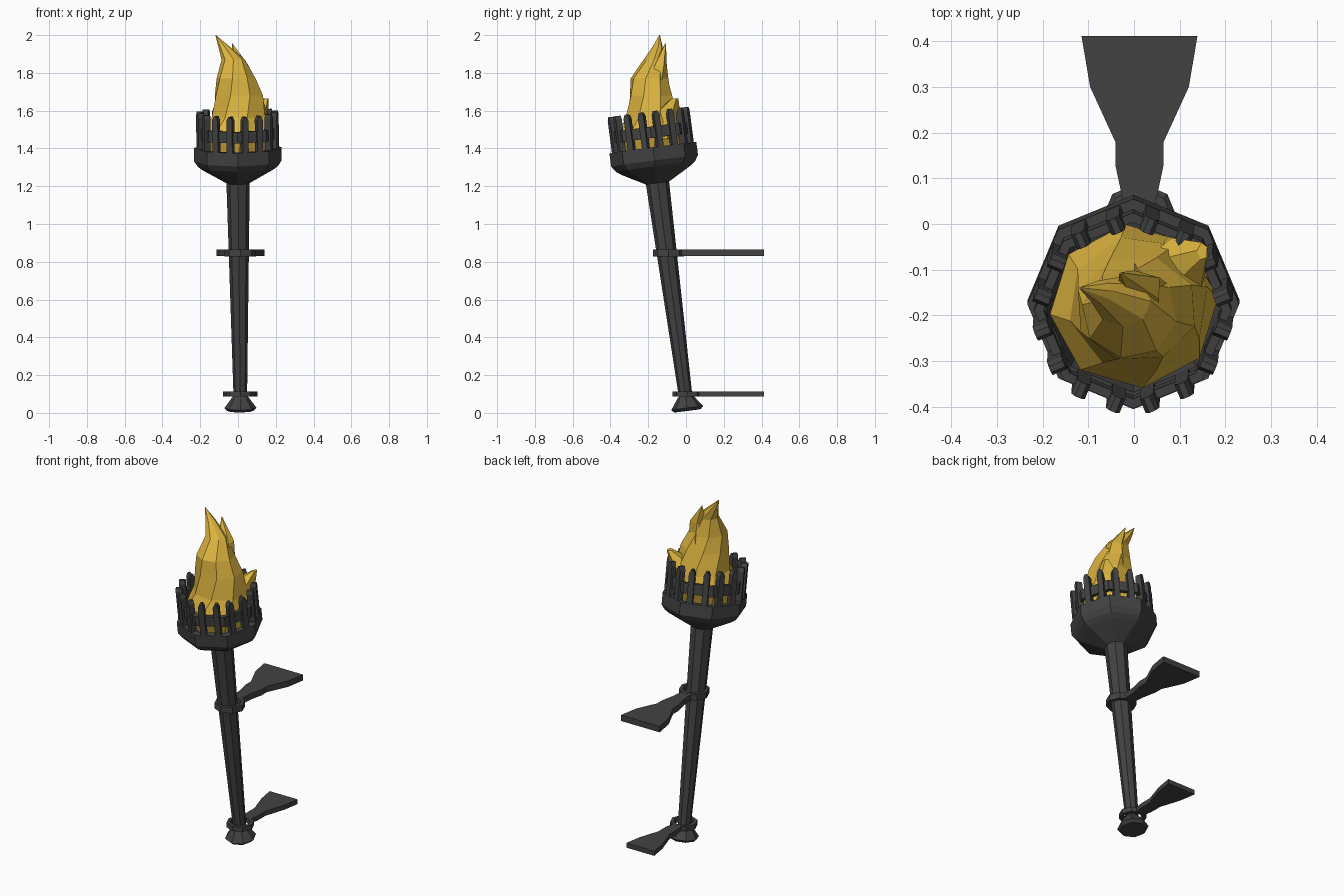
import bpy, bmesh
from math import sin, cos, pi, radians
from mathutils import Matrix, Vector

if "Cube" in bpy.data.objects:
    bpy.data.objects.remove(bpy.data.objects["Cube"])

N = 8
# The torch leans forward and slightly sideways from its foot
TILT = (Matrix.Translation((0.013, 0.008, 0.011))
        @ Matrix.Rotation(radians(-0.6), 4, 'Y') @ Matrix.Rotation(radians(7.5), 4, 'X'))


def material(name, color):
    m = bpy.data.materials.new(name)
    m.diffuse_color = color
    m.use_nodes = True
    m.node_tree.nodes["Principled BSDF"].inputs["Base Color"].default_value = m.diffuse_color
    return m


IRON = material("dark_iron", (0.055, 0.055, 0.055, 1))
FIRE = material("fire", (0.72, 0.46, 0.05, 1))


def finish(name, bm, mat, matrix=Matrix()):
    bmesh.ops.recalc_face_normals(bm, faces=bm.faces)
    bm.transform(matrix)
    me = bpy.data.meshes.new(name)
    bm.to_mesh(me)
    bm.free()
    me.materials.append(mat)
    ob = bpy.data.objects.new(name, me)
    bpy.context.collection.objects.link(ob)
    return ob


def loft(bm, rings, closed=False):
    """Skin equal-sized point rings; cap the ends, or join last to first."""
    vs = [[bm.verts.new(p) for p in r] for r in rings]
    pairs = list(zip(vs, vs[1:])) + ([(vs[-1], vs[0])] if closed else [])
    for a, b in pairs:
        for i in range(len(a)):
            j = (i + 1) % len(a)
            bm.faces.new((a[i], a[j], b[j], b[i]))
    if not closed:
        bm.faces.new(vs[0])
        bm.faces.new(vs[-1])


def ring(cx, cy, z, rx, ry=None, turn=0, n=N):
    ry = ry or rx
    return [(cx + rx * cos(2 * pi * i / n + turn), cy + ry * sin(2 * pi * i / n + turn), z)
            for i in range(n)]


def lathe(name, profile, closed=False, matrix=TILT):
    bm = bmesh.new()
    loft(bm, [ring(0, 0, z, r) for r, z in profile], closed)
    return finish(name, bm, IRON, matrix)


def prism(bm, outline, depth, matrix):
    """Extrude an xy outline along z, centred."""
    loft(bm, [[matrix @ Vector((x, y, s * depth / 2)) for x, y in outline] for s in (-1, 1)])


# Handle with flared foot
lathe("handle", [(0.07, 0), (0.085, 0.015), (0.045, 0.07), (0.036, 0.08), (0.062, 1.23)])

# Fire bowl and its upper hoop
lathe("bowl", [(0.06, 1.215), (0.185, 1.285), (0.212, 1.305), (0.232, 1.335), (0.232, 1.405),
               (0.195, 1.405), (0.175, 1.32), (0.05, 1.30)])
lathe("basket_hoop", [(0.195, 1.455), (0.216, 1.455), (0.216, 1.515), (0.195, 1.515)], True)

# Pointed basket bars, two on every side of the bowl
bm = bmesh.new()
bar = [(-0.016, 1.36), (0.016, 1.36), (0.016, 1.575), (0.007, 1.595), (-0.007, 1.595), (-0.016, 1.575)]
upright = Matrix.Rotation(pi / 2, 4, 'X')
for k in range(N):
    turn = Matrix.Rotation(2 * pi * (k + 0.5) / N, 4, 'Z')
    for side in (-0.041, 0.041):
        prism(bm, bar, 0.034, turn @ Matrix.Translation((side, -0.196, 0)) @ upright)
finish("basket_bars", bm, IRON, TILT)


# Wall brackets: level collar plus a flared arm reaching back
def bracket(name, y, z, r, height, arm):
    lathe(name + "_collar", [(r - 0.02, -height / 2), (r, -height / 2), (r, height / 2),
                             (r - 0.02, height / 2)], True, Matrix.Translation((0.012, y, z)))
    bm = bmesh.new()
    outline = [(w, d) for w, d in arm] + [(-w, d) for w, d in reversed(arm)]
    prism(bm, outline, height * 0.97, Matrix.Translation((0.012, 0, z)))
    finish(name + "_arm", bm, IRON)


bracket("upper_bracket", -0.093, 0.847, 0.083, 0.036,
        [(0.03, -0.03), (0.036, 0.05), (0.053, 0.13), (0.053, 0.18), (0.108, 0.3), (0.127, 0.412)])
bracket("lower_bracket", 0.004, 0.1, 0.075, 0.028,
        [(0.026, 0.06), (0.036, 0.12), (0.036, 0.19), (0.075, 0.31), (0.092, 0.412)])

# Flame: twisting body with a bent tip, plus two side tongues
bm = bmesh.new()
loft(bm, [ring(0, -0.175, 1.33, 0.13),
          ring(0, -0.18, 1.48, 0.185, 0.18, 0.1),
          ring(0.01, -0.175, 1.56, 0.155, 0.15, 0.25),
          ring(0.005, -0.185, 1.68, 0.135, 0.118, 0.45),
          ring(-0.01, -0.195, 1.77, 0.105, 0.1, 0.6),
          ring(-0.025, -0.17, 1.87, 0.062, 0.055, 0.8),
          ring(-0.075, -0.15, 1.94, 0.03, 0.026, 0.9),
          ring(-0.118, -0.14, 2.0, 0.002, 0.002, 1.0)])
loft(bm, [ring(0.0, -0.16, 1.7, 0.085, 0.075, 0.3, 5),
          ring(0.015, -0.14, 1.84, 0.05, 0.04, 0.6, 5),
          ring(-0.03, -0.108, 1.955, 0.002, 0.002, 0.8, 5)])
loft(bm, [ring(0.07, -0.12, 1.45, 0.1, 0.1, 0.2, 5),
          ring(0.09, -0.105, 1.58, 0.08, 0.075, 0.4, 5),
          ring(0.15, -0.06, 1.665, 0.012, 0.02, 0.5, 5)])
finish("flame", bm, FIRE)
